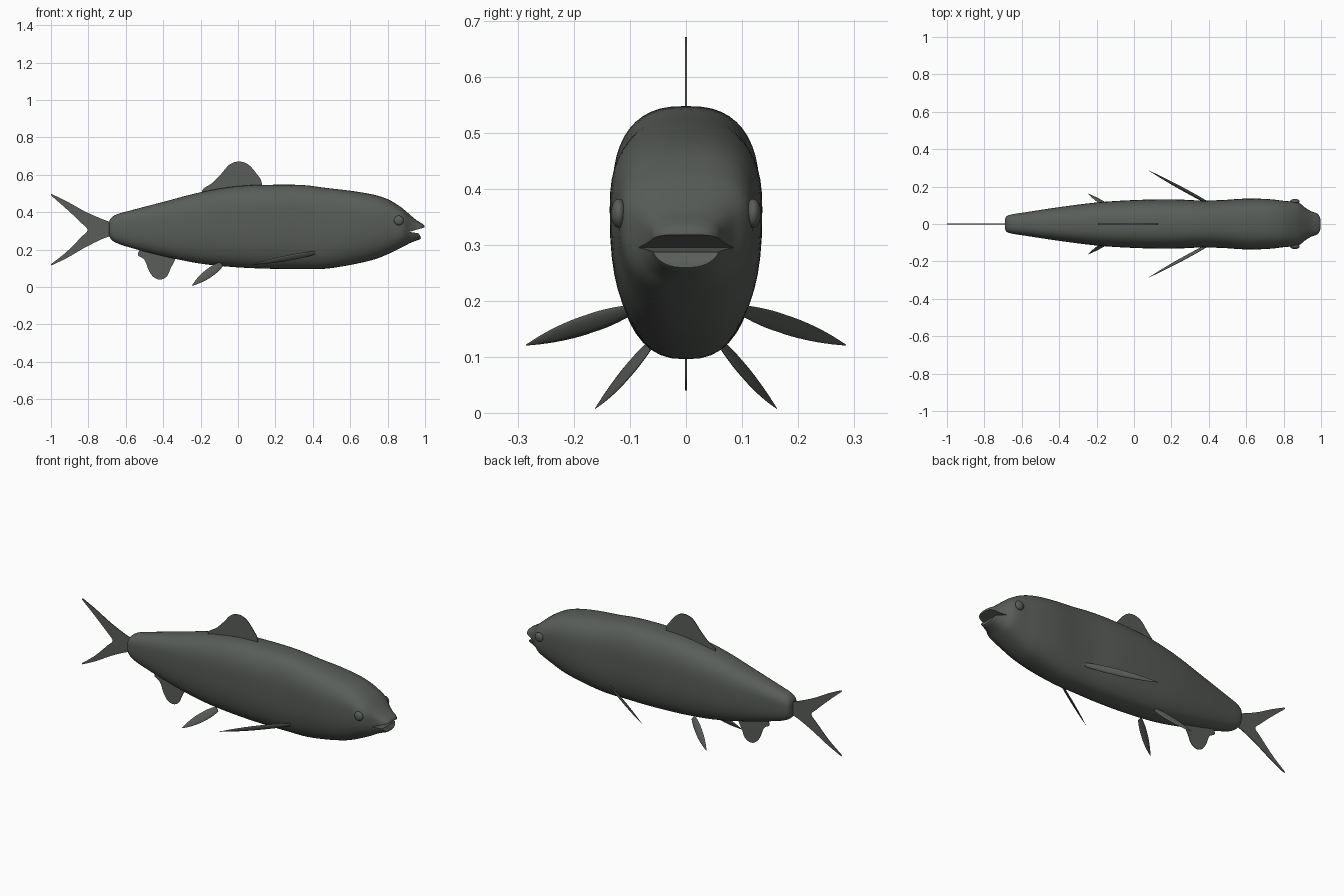
import bpy, bmesh, math
from mathutils import Vector

cube = bpy.data.objects.get("Cube")
if cube:
    bpy.data.objects.remove(cube)

skin = bpy.data.materials.new("dark grey skin")
skin.use_nodes = True
skin.diffuse_color = (0.10, 0.11, 0.10, 1)
skin.node_tree.nodes["Principled BSDF"].inputs["Base Color"].default_value = skin.diffuse_color


def finish(name, bm, angle=40):
    bmesh.ops.recalc_face_normals(bm, faces=bm.faces)
    mesh = bpy.data.meshes.new(name)
    bm.to_mesh(mesh)
    bm.free()
    mesh.materials.append(skin)
    obj = bpy.data.objects.new(name, mesh)
    bpy.context.collection.objects.link(obj)
    smooth(obj, angle)
    return obj


def smooth(obj, angle):
    bpy.ops.object.select_all(action='DESELECT')
    obj.select_set(True)
    bpy.context.view_layer.objects.active = obj
    bpy.ops.object.shade_smooth_by_angle(angle=math.radians(angle))


def spline(points, steps):
    """Smooth open curve through points of any dimension."""
    pts = [points[0]] + list(points) + [points[-1]]
    out = []
    for a, b, c, d in zip(pts, pts[1:], pts[2:], pts[3:]):
        for i in range(steps):
            t = i / steps
            out.append([0.5 * (2 * q + (r - p) * t + (2 * p - 5 * q + 4 * r - s) * t * t
                               + (3 * q - p - 3 * r + s) * t ** 3)
                        for p, q, r, s in zip(a, b, c, d)])
    return out + [list(points[-1])]


def loft(rings):
    bm = bmesh.new()
    loops = [[bm.verts.new(p) for p in ring] for ring in rings]
    for a, b in zip(loops, loops[1:]):
        for i in range(len(a)):
            j = (i + 1) % len(a)
            bm.faces.new((a[i], a[j], b[j], b[i]))
    bm.faces.new(loops[0])
    bm.faces.new(loops[-1])
    return bm


def section(x, low, high, half, power=2.6, count=48):
    """Flattened oval, widest above its middle."""
    mid = low + (high - low) * 0.62
    ring = []
    for i in range(count):
        a = math.tau * i / count
        c, s = math.cos(a), math.sin(a)
        y = math.copysign(abs(c) ** (2 / power), c) * half
        z = math.copysign(abs(s) ** (2 / power), s)
        ring.append((x, y, mid + z * (high - mid if s > 0 else mid - low)))
    return ring


# Body: x, belly height, back height, half width
stations = [
    (-0.69, 0.28, 0.345, 0.025), (-0.68, 0.257, 0.368, 0.042), (-0.65, 0.236, 0.388, 0.052),
    (-0.58, 0.212, 0.408, 0.063), (-0.4, 0.165, 0.455, 0.09), (-0.2, 0.125, 0.507, 0.115),
    (0, 0.105, 0.54, 0.128), (0.2, 0.097, 0.547, 0.132), (0.35, 0.096, 0.545, 0.126),
    (0.47, 0.098, 0.53, 0.128), (0.6, 0.118, 0.515, 0.136), (0.72, 0.145, 0.495, 0.133),
    (0.8, 0.175, 0.47, 0.124), (0.86, 0.204, 0.435, 0.118), (0.89, 0.219, 0.412, 0.108),
    (0.92, 0.235, 0.386, 0.084), (0.95, 0.247, 0.361, 0.067), (0.975, 0.257, 0.345, 0.058),
    (0.99, 0.275, 0.335, 0.045), (0.996, 0.3, 0.328, 0.03)]
body = finish("body", loft([section(*s) for s in spline(stations, 4)]))

# Open mouth, cut with a wedge
bm = bmesh.new()
wedge = [(0.915, 0.295), (1.1, 0.347), (1.1, 0.2), (0.99, 0.2), (0.976, 0.27), (0.966, 0.287)]
face = bm.faces.new([bm.verts.new((x, -0.2, z)) for x, z in wedge])
side = bmesh.ops.extrude_face_region(bm, geom=[face])["geom"]
bmesh.ops.translate(bm, verts=[v for v in side if isinstance(v, bmesh.types.BMVert)], vec=(0, 0.4, 0))
cutter = finish("mouth_cutter", bm)
cutter.hide_render = True
cut = body.modifiers.new("mouth", 'BOOLEAN')
cut.operation = 'DIFFERENCE'
cut.solver = 'EXACT'
cut.object = cutter
bpy.ops.object.select_all(action='DESELECT')
bpy.context.view_layer.objects.active = body
body.select_set(True)
bpy.ops.object.modifier_apply(modifier=cut.name)
bpy.data.objects.remove(cutter)
smooth(body, 40)


# Flat fins on the centre line, each bounded by smooth edges
def flat_fin(name, edges, thick=0.004):
    bm = bmesh.new()
    outline = [p for edge in edges for p in spline(edge, 6)]
    face = bm.faces.new([bm.verts.new((x, -thick / 2, z)) for x, z in outline])
    side = bmesh.ops.extrude_face_region(bm, geom=[face])["geom"]
    verts = [v for v in side if isinstance(v, bmesh.types.BMVert)]
    bmesh.ops.translate(bm, verts=verts, vec=(0, thick, 0))
    bmesh.ops.remove_doubles(bm, verts=bm.verts, dist=0.0001)
    return finish(name, bm)


flat_fin("tail_fin", [
    [(-0.66, 0.34), (-0.73, 0.365), (-0.82, 0.405), (-0.91, 0.455), (-0.998, 0.498)],
    [(-1, 0.49), (-0.92, 0.42), (-0.84, 0.345), (-0.805, 0.305), (-0.84, 0.265), (-0.92, 0.185), (-1, 0.122)],
    [(-0.998, 0.115), (-0.91, 0.158), (-0.82, 0.21), (-0.73, 0.255), (-0.66, 0.28)]])
flat_fin("dorsal_fin", [
    [(-0.18, 0.48), (-0.19, 0.52), (-0.14, 0.555), (-0.09, 0.605), (-0.045, 0.655), (0.005, 0.671),
     (0.055, 0.655), (0.1, 0.605), (0.125, 0.565), (0.13, 0.5)]])
flat_fin("anal_fin", [
    [(-0.52, 0.21), (-0.535, 0.172), (-0.5, 0.145), (-0.475, 0.085), (-0.45, 0.052), (-0.415, 0.04),
     (-0.38, 0.058), (-0.36, 0.1), (-0.335, 0.15), (-0.32, 0.2)]])


# Paired fins: slim blades swept back from root to tip
def blade(name, root, tip, chord, width, thick):
    root, tip, chord = Vector(root), Vector(tip), Vector(chord)
    along = tip - root
    chord = (chord - chord.project(along)).normalized()
    normal = along.cross(chord).normalized()
    rings = []
    for i in range(17):
        t = i / 16
        swell = 0.45 + 0.55 * math.sin(math.pi * min(1, t * 1.25 + 0.1)) if t < 0.4 else \
            max(0.06, math.cos((t - 0.4) / 0.6 * math.pi / 2) ** 0.8)
        rings.append([root + along * t + chord * width * swell * math.cos(a)
                      + normal * thick * swell * math.sin(a)
                      for a in (math.tau * k / 12 for k in range(12))])
    finish(name, loft(rings))


for side, s in (("left", 1), ("right", -1)):
    blade(side + "_pectoral_fin", (0.41, 0.105 * s, 0.182), (0.08, 0.285 * s, 0.121),
          (0.2, 0.2 * s, 0.6), 0.017, 0.006)
    blade(side + "_pelvic_fin", (-0.09, 0.062 * s, 0.122), (-0.245, 0.162 * s, 0.008),
          (0.6, 0.1 * s, -0.6), 0.024, 0.005)
    # Eye
    bm = bmesh.new()
    bmesh.ops.create_uvsphere(bm, u_segments=24, v_segments=14, radius=1)
    bmesh.ops.scale(bm, vec=(0.026, 0.014, 0.026), verts=bm.verts)
    bmesh.ops.translate(bm, vec=(0.86, 0.12 * s, 0.356), verts=bm.verts)
    finish(side + "_eye", bm)
